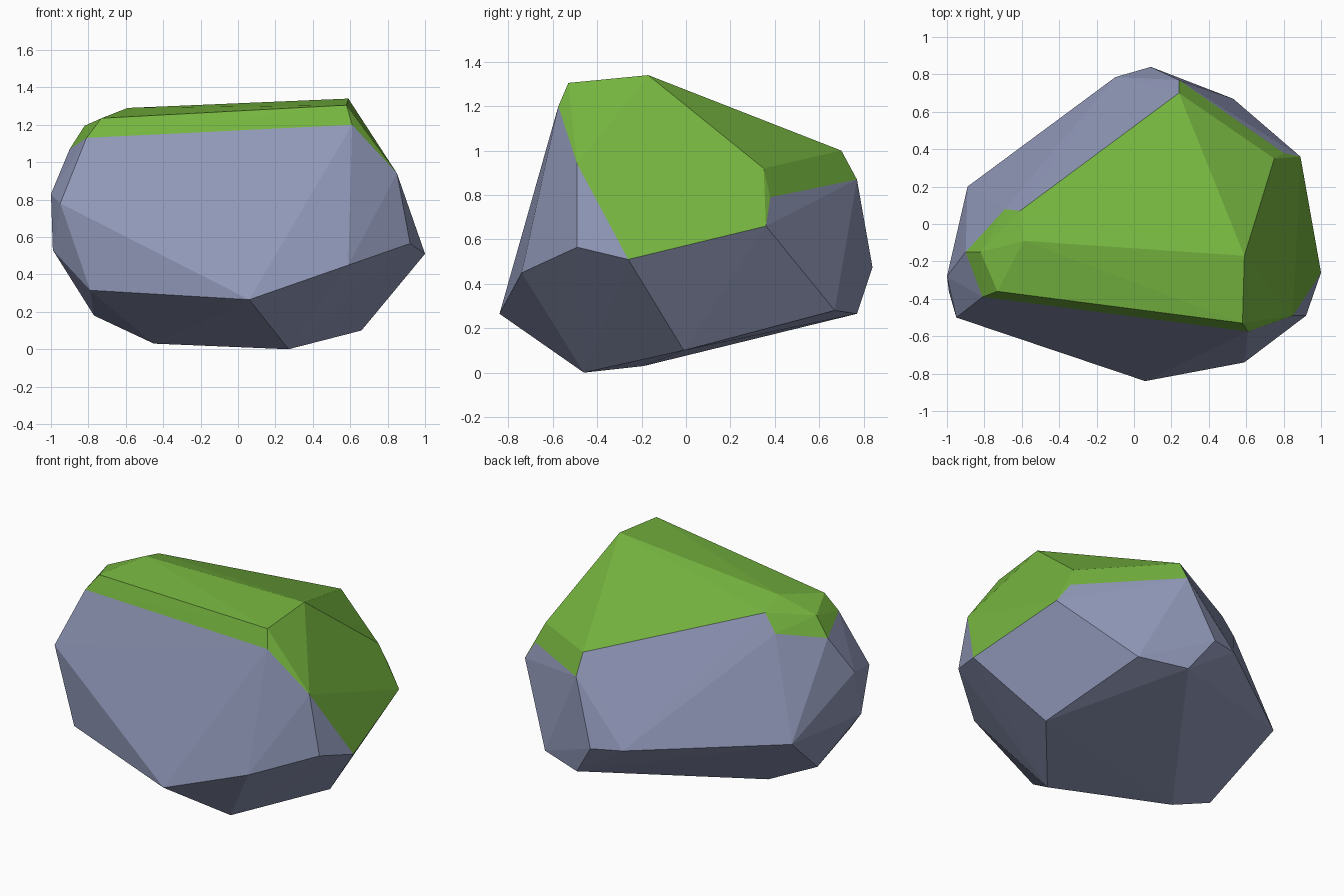
import bpy
import bmesh
from mathutils import Vector

# Remove the default cube only
cube = bpy.data.objects.get("Cube")
if cube:
    bpy.data.objects.remove(cube, do_unlink=True)


def flat_material(name, colour):
    material = bpy.data.materials.new(name)
    material.use_nodes = True
    material.diffuse_color = colour
    shader = material.node_tree.nodes["Principled BSDF"]
    shader.inputs["Base Color"].default_value = colour
    shader.inputs["Roughness"].default_value = 0.9
    return material


# Corners of the moss cap where it borders the bare stone
back_corner = (.24, .77, .87)
right_corner = (.89, .36, .66)
moss_border = [
    back_corner, (.8, .38, .79), right_corner, (1, -.26, .51),
    (.85, -.49, .94), (.61, -.575, 1.2), (-.81, -.39, 1.13),
    (-.9, -.15, 1.07), (-.69, .08, 1.13),
]

# Corners on the upper surface of the moss
moss_top = [
    (.59, -.17, 1.34), (.58, -.53, 1.305), (-.73, -.36, 1.235),
    (-.82, -.15, 1.195), (-.59, -.09, 1.29), (-.61, .07, 1.24),
    (.24, .7, 1), (.75, .35, .92),
]

# Corners around the middle of the stone
stone_waist = [
    (.92, -.49, .565), (.59, -.74, .45), (.06, -.84, .265),
    (-.79, -.53, .315), (-.95, -.5, .78), (-1, -.28, .83),
    (-.99, -.36, .53), (-.89, .2, .52), (-.1, .785, .49),
    (.09, .84, .475),
]

# Corners of the underside
stone_base = [
    (.27, -.46, 0), (.66, -.01, .1), (.53, .67, .28),
    (.235, .77, .265), (-.45, -.19, .03), (-.77, -.23, .18),
]

# Wrap all corners in one faceted boulder
bm = bmesh.new()
moss_verts = [bm.verts.new(Vector(p)) for p in moss_border + moss_top]
stone_verts = [bm.verts.new(Vector(p)) for p in stone_waist + stone_base]
back_vert = moss_verts[moss_border.index(back_corner)]
right_vert = moss_verts[moss_border.index(right_corner)]
bmesh.ops.convex_hull(bm, input=moss_verts + stone_verts)

# Moss covers faces whose corners all belong to the cap;
# the bare side between the back and right corners stays stone
moss_set = set(moss_verts)
for face in bm.faces:
    in_cap = all(v in moss_set for v in face.verts)
    bare_side = back_vert in face.verts and right_vert in face.verts
    face.material_index = int(in_cap and not bare_side)
    face.smooth = False

# Drop any corner the wrap did not need
loose = [v for v in bm.verts if not v.link_faces]
bmesh.ops.delete(bm, geom=loose, context="VERTS")
bmesh.ops.recalc_face_normals(bm, faces=bm.faces[:])

mesh = bpy.data.meshes.new("mossy_boulder")
bm.to_mesh(mesh)
bm.free()
mesh.materials.append(flat_material("grey_stone", (.28, .315, .48, 1)))
mesh.materials.append(flat_material("green_moss", (.18, .46, .05, 1)))

boulder = bpy.data.objects.new("mossy_boulder", mesh)
bpy.context.collection.objects.link(boulder)
